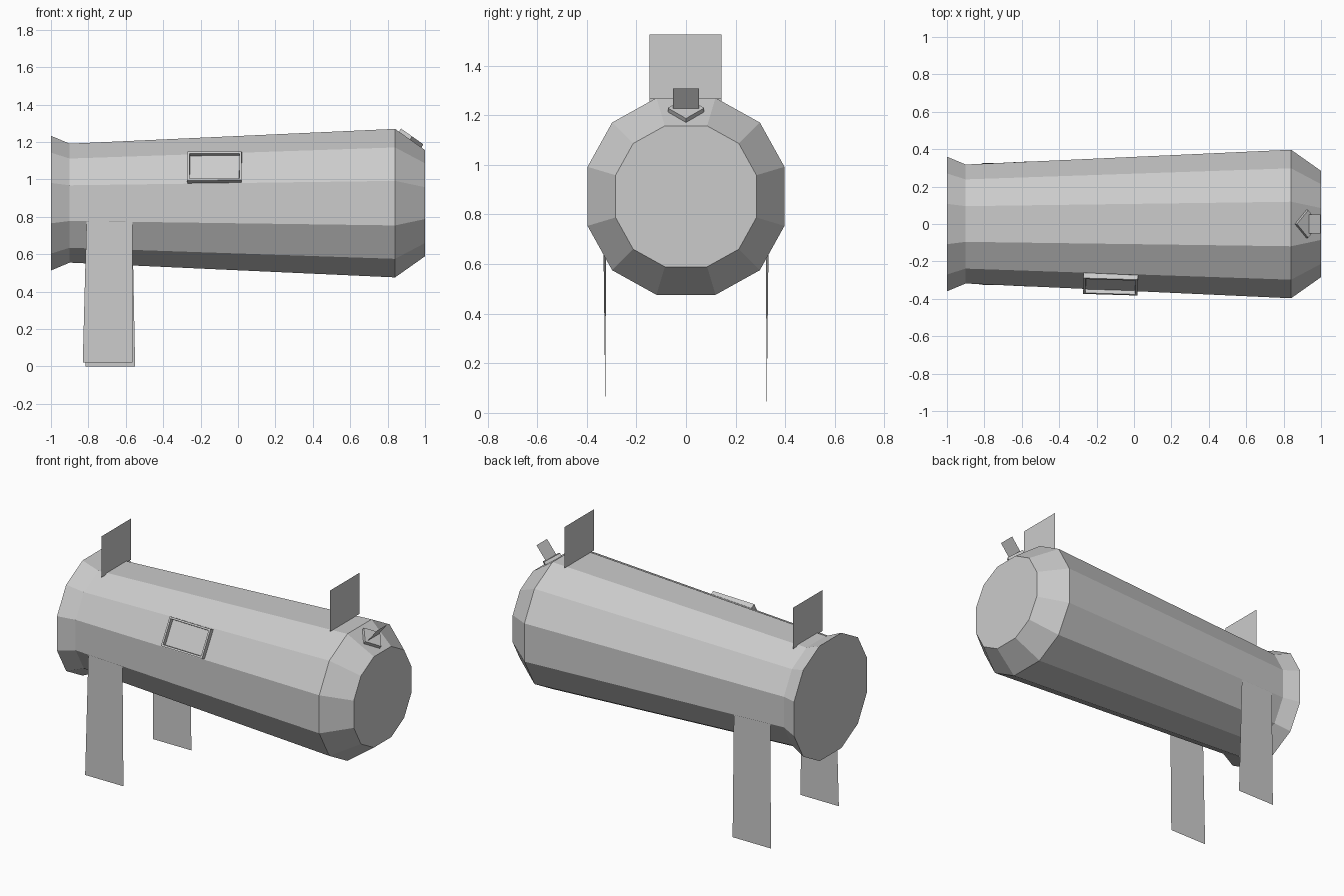
import bpy, bmesh
from mathutils import Vector, Matrix

if "Cube" in bpy.data.objects:
    bpy.data.objects.remove(bpy.data.objects["Cube"])

CZ = 0.873  # height of the body axis


def new_object(name, bm):
    bmesh.ops.recalc_face_normals(bm, faces=bm.faces[:])
    me = bpy.data.meshes.new(name)
    bm.to_mesh(me)
    bm.free()
    ob = bpy.data.objects.new(name, me)
    bpy.context.collection.objects.link(ob)
    return ob


def plate(name, corners):
    bm = bmesh.new()
    bm.faces.new([bm.verts.new(c) for c in corners])
    return new_object(name, bm)


def frame(origin, along, up):
    # local x = along, local y = up the slope, local z = outward
    x = Vector(along).normalized()
    z = x.cross(Vector(up)).normalized()
    y = z.cross(x)
    m = Matrix((x, y, z)).transposed().to_4x4()
    m.translation = origin
    return m


def box(name, m, size, inset=0.0, depth=0.0):
    bm = bmesh.new()
    bmesh.ops.create_cube(bm, size=1)
    bmesh.ops.scale(bm, vec=size, verts=bm.verts)
    bmesh.ops.translate(bm, vec=(0, 0, size[2] / 2), verts=bm.verts)
    if inset:
        top = max(bm.faces, key=lambda f: f.calc_center_median().z)
        bmesh.ops.inset_individual(bm, faces=[top], thickness=inset)
        inner = bmesh.ops.inset_individual(bm, faces=[top], thickness=0.002)
        bmesh.ops.translate(bm, vec=(0, 0, -depth), verts=top.verts)
    ob = new_object(name, bm)
    ob.data.transform(m)
    return ob


# Body: twelve-sided tapered barrel with flared tail and chamfered nose
quarter = [(1, 0.3), (0.75, 0.75), (0.3, 1)]
section = (quarter + [(-y, z) for y, z in reversed(quarter)]
           + [(-y, -z) for y, z in quarter]
           + [(y, -z) for y, z in reversed(quarter)])
bm = bmesh.new()
rings = [[bm.verts.new((x, r * y, CZ + r * z)) for y, z in section]
         for x, r in [(-1, 0.36), (-0.9, 0.318), (0.84, 0.397), (1, 0.284)]]
for a, b in zip(rings, rings[1:]):
    for i in range(12):
        j = (i + 1) % 12
        bm.faces.new((a[i], a[j], b[j], b[i]))
bm.faces.new(rings[0])
bm.faces.new(rings[-1])
new_object("body", bm)

# Thin legs hanging from the lower side edges
for name, s, x0, x1, z0 in [("front_leg", -1, -0.83, -0.565, 0.02),
                            ("back_leg", 1, -0.815, -0.55, 0.0)]:
    plate(name, [(-0.81, s * 0.322, 0.775), (-0.565, s * 0.334, 0.772),
                 (x1, s * 0.325, z0), (x0, s * 0.325, z0)])

# Upright sight plates on top
for name, x, z in [("rear_top_plate", -0.84, 1.185), ("front_top_plate", 0.74, 1.268)]:
    plate(name, [(x, -0.147, z), (x, 0.143, z),
                 (x, 0.143, z + 0.257), (x, -0.147, z + 0.257)])

# Recessed side panel lying on the upper front facet
m = frame((-0.125, -0.305, 1.055), (1, -0.03, 0.005), (0, 0.484, 0.876))
box("side_panel", m, (0.29, 0.175, 0.035), inset=0.016, depth=0.022)

# Diamond base on the nose slope, with a small standing flap
m = frame((0.92, 0, 1.213), (0, 1, 0), (-0.16, 0, 0.113))
box("nose_diamond", m @ Matrix.Rotation(0.7853982, 4, 'Z'), (0.104, 0.104, 0.02))
plate("nose_flap", [(0.925, -0.052, 1.215), (0.925, 0.052, 1.215),
                    (0.998, 0.052, 1.307), (0.998, -0.052, 1.307)])
